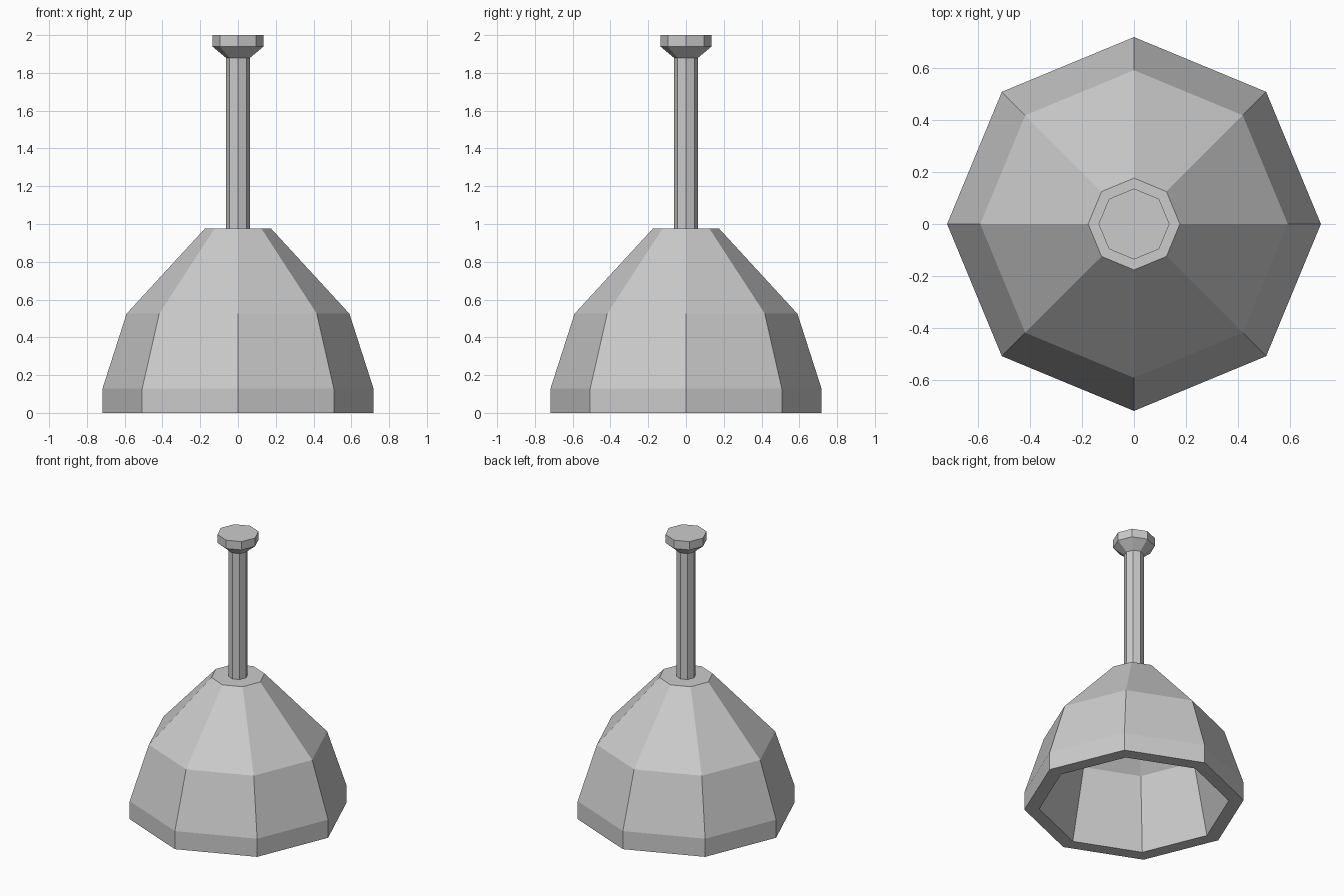
import bpy, bmesh
from math import cos, sin, tau

cube = bpy.data.objects.get("Cube")
if cube:
    bpy.data.objects.remove(cube, do_unlink=True)

SIDES = 8

grey = bpy.data.materials.new("light_grey")
grey.use_nodes = True
colour = (0.6, 0.6, 0.6, 1)
grey.diffuse_color = colour
grey.node_tree.nodes["Principled BSDF"].inputs["Base Color"].default_value = colour


def lathe(name, profile):
    """Eight-sided flat-shaded turning of (radius, height) points, capped at both ends."""
    bm = bmesh.new()
    rings = [[bm.verts.new((r * cos(tau * i / SIDES), r * sin(tau * i / SIDES), z))
              for i in range(SIDES)] for r, z in profile]
    for low, high in zip(rings, rings[1:]):
        for i in range(SIDES):
            j = (i + 1) % SIDES
            bm.faces.new((low[i], low[j], high[j], high[i]))
    bm.faces.new(rings[0][::-1])
    bm.faces.new(rings[-1])
    bmesh.ops.recalc_face_normals(bm, faces=bm.faces)
    mesh = bpy.data.meshes.new(name)
    bm.to_mesh(mesh)
    bm.free()
    mesh.materials.append(grey)
    obj = bpy.data.objects.new(name, mesh)
    bpy.context.collection.objects.link(obj)
    return obj


# Hollow shade: inner ceiling, inner wall, bottom rim, outer wall, top
lathe("shade", [(0.15, 0.88), (0.51, 0.51), (0.62, 0), (0.717, 0),
                (0.717, 0.13), (0.59, 0.525), (0.176, 0.975)])

# Hanging rod
lathe("rod", [(0.064, 0.95), (0.064, 1.89)])

# Flared ceiling mount
lathe("ceiling_mount", [(0.064, 1.88), (0.136, 1.94), (0.136, 2.0)])
